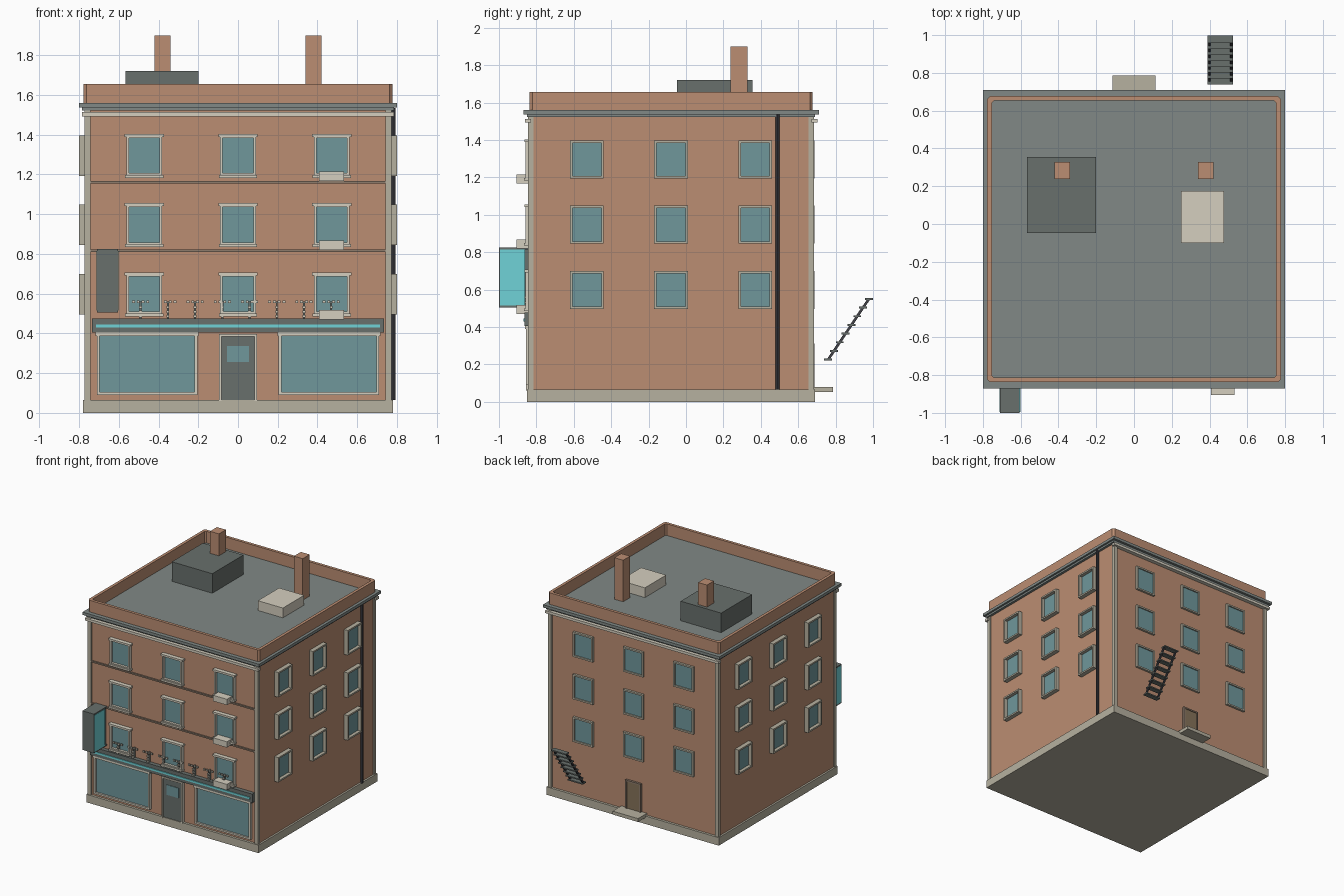
import bpy, bmesh, math
from mathutils import Vector, Matrix

if "Cube" in bpy.data.objects:
    bpy.data.objects.remove(bpy.data.objects["Cube"])


def mat(name, r, g, b):
    m = bpy.data.materials.new(name)
    m.diffuse_color = (r, g, b, 1)
    m.use_nodes = True
    m.node_tree.nodes["Principled BSDF"].inputs["Base Color"].default_value = m.diffuse_color
    return m


BRICK = mat("brick", 0.50, 0.27, 0.17)
STONE = mat("stone", 0.47, 0.44, 0.35)
TRIM = mat("pale_trim", 0.66, 0.62, 0.52)
GLASS = mat("glass", 0.16, 0.31, 0.33)
METAL = mat("dark_metal", 0.14, 0.16, 0.15)
IRON = mat("iron", 0.05, 0.05, 0.06)
ROOF = mat("roof_grey", 0.22, 0.25, 0.24)
CYAN = mat("cyan_glow", 0.16, 0.65, 0.68)
LEDGE = mat("ledge", 0.27, 0.20, 0.15)
WOOD = mat("wood", 0.24, 0.17, 0.10)


def boxes(name, spans, material, matrix=None, bevel=0):
    """One object made of boxes given as (x0, x1, y0, y1, z0, z1)."""
    bm = bmesh.new()
    for x0, x1, y0, y1, z0, z1 in spans:
        m = Matrix.Translation(((x0 + x1) / 2, (y0 + y1) / 2, (z0 + z1) / 2))
        bmesh.ops.create_cube(bm, size=1, matrix=m @ Matrix.Diagonal((x1 - x0, y1 - y0, z1 - z0, 1)))
    if matrix:
        bm.transform(matrix)
    me = bpy.data.meshes.new(name)
    bm.to_mesh(me)
    bm.free()
    me.materials.append(material)
    ob = bpy.data.objects.new(name, me)
    bpy.context.collection.objects.link(ob)
    if bevel:
        mod = ob.modifiers.new("bevel", "BEVEL")
        mod.width, mod.segments = bevel, 1
    return ob


def ring(x0, x1, z0, z1, t, y0, y1):
    """Four bars framing a rectangle in the xz plane."""
    return [(x0, x0 + t, y0, y1, z0, z1), (x1 - t, x1, y0, y1, z0, z1),
            (x0 + t, x1 - t, y0, y1, z1 - t, z1), (x0 + t, x1 - t, y0, y1, z0, z0 + t)]


CY = -0.08                      # centre of the building in y
F, B = -0.83, 0.67              # front and back wall planes
SX = 0.765                      # side wall plane
ROWS = (0.598, 0.947, 1.295)    # window centre heights

# Main masses
boxes("plinth", [(-0.78, 0.78, -0.85, 0.69, 0, 0.065)], STONE)
boxes("walls", [(-SX, SX, F, B, 0.06, 1.54)], BRICK)
boxes("corner_strips", [(x - 0.015, x + 0.015, y - 0.015, y + 0.015, 0.06, 1.535)
                        for x in (-0.757, 0.757) for y in (F, B)], STONE)
boxes("cornice_and_roof", [(-0.80, 0.80, -0.87, 0.71, 1.537, 1.56)], ROOF)
boxes("cornice_step", [(-0.785, 0.785, -0.85, 0.69, 1.522, 1.537)], ROOF)
boxes("cornice_band", [(-0.785, 0.785, -0.862, F, 1.492, 1.513),
                       (-0.785, 0.785, B, 0.702, 1.492, 1.513)], TRIM)
boxes("floor_ledges", [(-0.742, 0.742, F - 0.012, F, z - 0.006, z + 0.006) for z in (0.815, 1.16)], LEDGE)

# Parapet ring with chamfered corners
bm = bmesh.new()


def loop(inset, z, c):
    hx, hy = 0.777 - inset, 0.757 - inset
    pts = [(hx, -hy + c), (hx, hy - c), (hx - c, hy), (-hx + c, hy),
           (-hx, hy - c), (-hx, -hy + c), (-hx + c, -hy), (hx - c, -hy)]
    return [bm.verts.new((x, y + CY, z)) for x, y in pts]


loops = [loop(0, 1.555, 0.015), loop(0, 1.655, 0.015), loop(0.024, 1.655, 0.012), loop(0.024, 1.555, 0.012)]
for a, b in zip(loops, loops[1:] + loops[:1]):
    for i in range(8):
        j = (i + 1) % 8
        bm.faces.new((a[i], a[j], b[j], b[i]))
bmesh.ops.recalc_face_normals(bm, faces=bm.faces)
me = bpy.data.meshes.new("parapet")
bm.to_mesh(me)
bm.free()
me.materials.append(BRICK)
bpy.context.collection.objects.link(bpy.data.objects.new("parapet", me))

# Rooftop
boxes("chimneys", [(x - 0.04, x + 0.04, 0.238, 0.328, 1.56, 1.90) for x in (-0.38, 0.38)], BRICK)
boxes("roof_hut", [(-0.567, -0.20, -0.047, 0.355, 1.56, 1.72)], METAL)
boxes("roof_vent", [(0.25, 0.477, -0.10, 0.175, 1.56, 1.64)], TRIM)


# Windows: built facing -y at the origin wall, then turned onto each wall
def windows(label, place, centres, depth, hood):
    frame, glass = [], []
    for c in centres:
        for z in ROWS:
            w, h = 0.09, 0.102
            frame += ring(c - w, c + w, z - h, z + h, 0.013, -depth, 0.01)
            glass.append((c - w + 0.01, c + w - 0.01, -0.008, 0.01, z - h + 0.01, z + h - 0.01))
            if hood:
                frame.append((c - 0.099, c + 0.099, -depth - 0.006, 0, z + h - 0.008, z + h + 0.006))
                frame.append((c - 0.096, c + 0.096, -depth - 0.008, 0, z - h - 0.010, z - h + 0.004))
    boxes(label + "_window_frames", frame, TRIM if hood else STONE, place)
    boxes(label + "_window_glass", glass, GLASS, place)


def wall(x, y, turn):
    return Matrix.Translation((x, y, 0)) @ Matrix.Rotation(math.radians(turn), 4, "Z")


windows("front", wall(0, F, 0), (-0.472, 0, 0.472), 0.028, True)
windows("right", wall(SX, CY, 90), (-0.45, 0, 0.45), 0.035, False)
windows("left", wall(-SX, CY, -90), (-0.45, 0, 0.45), 0.035, False)
windows("back", wall(0, B, 180), (-0.455, 0, 0.455), 0.018, False)
boxes("window_coolers", [(0.408, 0.533, -0.905, F, z - 0.128, z - 0.080) for z in ROWS], TRIM)

# Shop front: two display windows, door, fascia
shop, panes = [], []
for s in (-1, 1):
    x0, x1 = sorted((s * 0.205, s * 0.71))
    shop += ring(x0, x1, 0.09, 0.40, 0.014, F - 0.025, F + 0.01)
    shop.append((x0 - 0.007, x1 + 0.007, F - 0.032, F, 0.388, 0.406))
    panes.append((x0 + 0.01, x1 - 0.01, F - 0.01, F + 0.01, 0.10, 0.39))
boxes("display_frames", shop, TRIM)
boxes("display_glass", panes, GLASS)
boxes("front_door_frame", [(-0.096, -0.084, F - 0.025, F, 0.06, 0.396), (0.084, 0.096, F - 0.025, F, 0.06, 0.396),
                           (-0.084, 0.084, F - 0.025, F, 0.384, 0.396)], TRIM)
boxes("front_door", [(-0.084, 0.084, F - 0.015, F, 0.06, 0.384)], METAL)
boxes("front_door_glass", [(-0.055, 0.055, F - 0.019, F, 0.255, 0.337)], GLASS)
boxes("shop_fascia", [(-0.735, 0.735, F - 0.034, F, 0.405, 0.476)], METAL)
boxes("fascia_light_strip", [(-0.715, 0.715, F - 0.040, F, 0.430, 0.446)], CYAN)

# Plain decorative bulb rows above the fascia, on short posts
bulbs, posts = [], []
for i in range(8):
    c = -0.49 + i * 0.137
    for dx in (-0.036, -0.012, 0.012, 0.036):
        bulbs.append((c + dx - 0.007, c + dx + 0.007, F - 0.034, F - 0.022, 0.553, 0.566))
    for z in (0.465, 0.487, 0.509, 0.531):
        bulbs.append((c - 0.007, c + 0.007, F - 0.034, F - 0.022, z - 0.006, z + 0.006))
    posts.append((c - 0.005, c + 0.005, F - 0.024, F, 0.45, 0.56))
boxes("bulb_rows", bulbs, TRIM)
boxes("bulb_posts", posts, METAL)

# Projecting blade sign with glowing side panels
boxes("blade_sign_case", [(-0.71, -0.605, -1.0, -0.975, 0.505, 0.825), (-0.71, -0.605, -0.975, F, 0.813, 0.825),
                          (-0.71, -0.605, -0.975, F, 0.505, 0.517), (-0.70, -0.615, -0.98, F, 0.51, 0.82)], METAL)
boxes("blade_sign_panels", [(x - 0.006, x + 0.006, -0.995, -0.862, 0.515, 0.815) for x in (-0.705, -0.608)], CYAN)

# Drain pipe on the right wall
bpy.ops.mesh.primitive_cylinder_add(vertices=8, radius=0.011, depth=1.47, location=(0.781, 0.49, 0.80))
pipe = bpy.context.object
pipe.name = "drain_pipe"
pipe.data.materials.append(IRON)

# Back door, step and iron stair
boxes("back_door", [(-0.058, 0.058, B, B + 0.012, 0.065, 0.30)], WOOD)
boxes("back_door_frame", [(-0.07, -0.058, B, B + 0.018, 0.065, 0.312), (0.058, 0.07, B, B + 0.018, 0.065, 0.312),
                          (-0.058, 0.058, B, B + 0.018, 0.30, 0.312)], LEDGE)
boxes("back_step", [(-0.115, 0.115, B, 0.785, 0.052, 0.08)], STONE)
lo, hi = Vector((0, 0.76, 0.226)), Vector((0, 0.978, 0.55))
treads = []
for i in range(8):
    p = lo.lerp(hi, i / 7)
    treads.append((0.39, 0.525, p.y - 0.021, p.y + 0.021, p.z - 0.005, p.z + 0.005))
boxes("stair_treads", treads, METAL)
d = hi - lo
mid = Matrix.Translation((lo + hi) / 2) @ Matrix.Rotation(math.atan2(d.z, d.y), 4, "X")
boxes("stair_stringers", [(x - 0.006, x + 0.006, -d.length / 2, d.length / 2, -0.007, 0.007)
                          for x in (0.40, 0.515)], IRON, mid)
